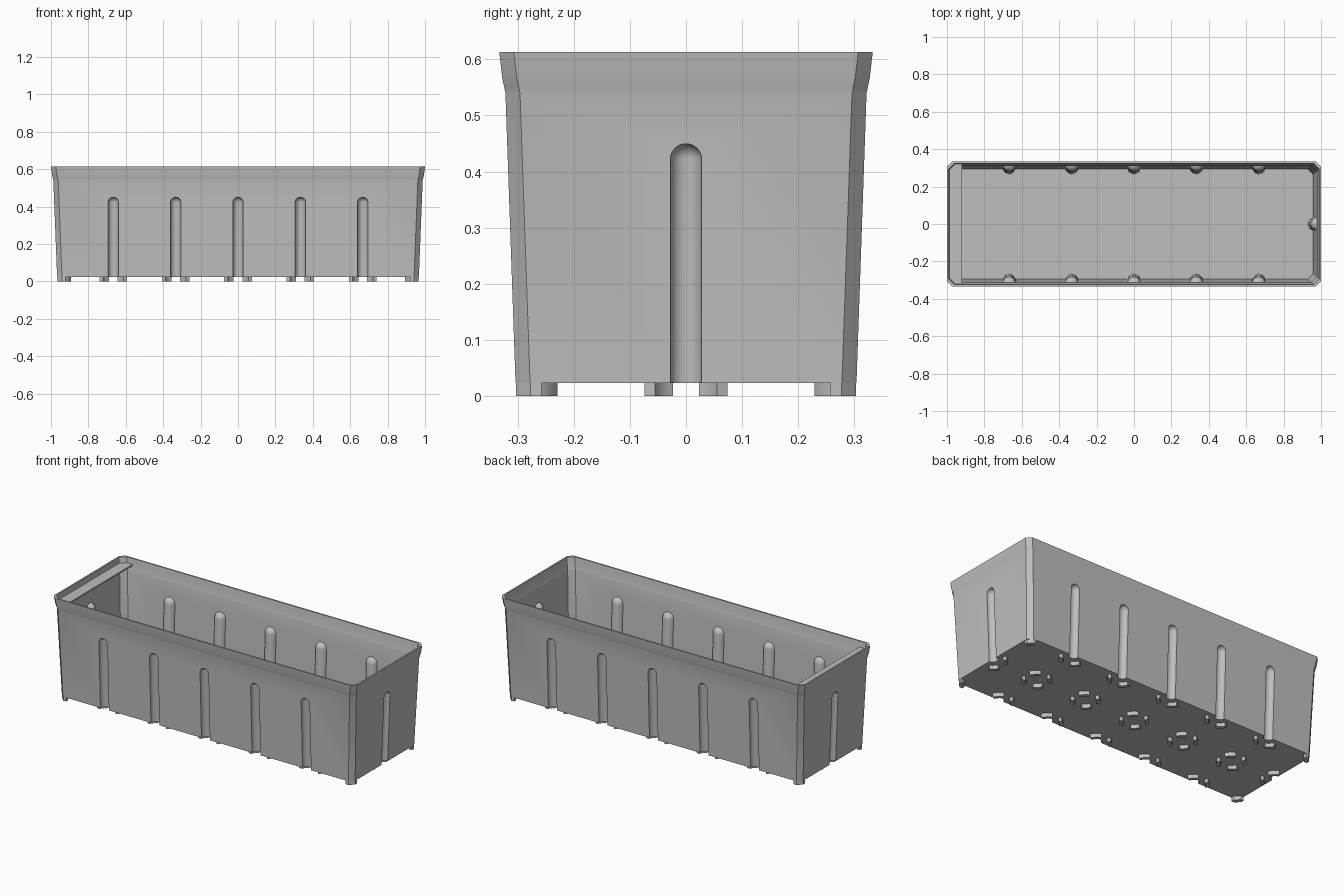
import bpy, bmesh, math
from mathutils import Matrix, Vector

cube = bpy.data.objects.get("Cube")
if cube:
    bpy.data.objects.remove(cube, do_unlink=True)

# One grey plastic
grey = bpy.data.materials.new("grey_plastic")
grey.use_nodes = True
COLOUR = (0.52, 0.52, 0.52, 1)
grey.diffuse_color = COLOUR
grey.node_tree.nodes["Principled BSDF"].inputs["Base Color"].default_value = COLOUR

HX, HY = 0.966, 0.303          # half size at the base
FLOOR, TOP, WALL = 0.023, 0.613, 0.009
RIB_X = [i / 3 for i in (-2, -1, 0, 1, 2)]
TILT = math.radians(2)


def make_object(name, bm):
    bmesh.ops.recalc_face_normals(bm, faces=bm.faces)
    mesh = bpy.data.meshes.new(name)
    bm.to_mesh(mesh)
    bm.free()
    mesh.materials.append(grey)
    obj = bpy.data.objects.new(name, mesh)
    bpy.context.collection.objects.link(obj)
    return obj


def loft(bm, rings):
    """Skin a stack of equal point rings and cap both ends."""
    rows = [[bm.verts.new(p) for p in ring] for ring in rings]
    n = len(rows[0])
    for a, b in zip(rows, rows[1:]):
        for i in range(n):
            j = (i + 1) % n
            bm.faces.new((a[i], a[j], b[j], b[i]))
    bm.faces.new(rows[0][::-1])
    bm.faces.new(rows[-1])


def prism(bm, outline, z0, z1):
    loft(bm, [[(x, y, z) for x, y in outline] for z in (z0, z1)])


def cut_corner_ring(hx, hy, c, z):
    quarter = [(hx, hy - c), (hx - c, hy)]
    pts = quarter + [(-x, y) for x, y in quarter[::-1]]
    return [(x, y, z) for x, y in pts + [(-x, -y) for x, y in pts]]


# Side profile: height and outward growth of the walls
PROFILE = [(FLOOR, 0.001), (0.54, 0.019), (0.552, 0.0215), (0.566, 0.0245), (TOP, 0.030)]


def tapered_box(name, inset, chamfer, bottom, extra_top):
    rings = []
    for z, grow in PROFILE:
        z = max(z, bottom)
        rings.append(cut_corner_ring(HX + grow * 1.13 - inset, HY + grow - inset, chamfer, z))
    if extra_top:
        rings.append([(x, y, z + extra_top) for x, y, z in rings[-1]])
    bm = bmesh.new()
    loft(bm, rings)
    return make_object(name, bm)


def rib_places():
    """Base point and outward direction of every wall rib."""
    for s in (-1, 1):
        for x in RIB_X:
            yield Vector((x, s * HY, 0)), s * math.pi / 2
        yield Vector((s * HX, 0, 0)), 0 if s > 0 else math.pi


def rib_columns(name, radius, tip):
    """Round-topped columns that lean with the walls."""
    profile = [(radius, -0.05)]
    centre = tip - radius
    for i in range(8):
        a = i * math.pi / 16
        profile.append((radius * math.cos(a), centre + radius * math.sin(a)))
    profile.append((radius * 0.03, tip))
    bm = bmesh.new()
    for base, turn in rib_places():
        mat = (Matrix.Translation(base) @ Matrix.Rotation(turn, 4, 'Z')
               @ Matrix.Rotation(TILT, 4, 'Y'))
        rings = []
        for r, z in profile:
            angles = [k * math.tau / 32 for k in range(32)]
            rings.append([mat @ Vector((r * math.cos(a), r * math.sin(a), z)) for a in angles])
        loft(bm, rings)
    return make_object(name, bm)


def subtract(obj, cutter):
    """Apply a boolean difference and discard the cutter."""
    mod = obj.modifiers.new("cut", 'BOOLEAN')
    mod.operation, mod.solver, mod.object = 'DIFFERENCE', 'EXACT', cutter
    bpy.context.view_layer.update()
    graph = bpy.context.evaluated_depsgraph_get()
    result = bpy.data.meshes.new_from_object(obj.evaluated_get(graph))
    obj.modifiers.clear()
    obj.data = result
    bpy.data.objects.remove(cutter, do_unlink=True)


# Planter body: hollow box with ribs pressed into the walls
body = tapered_box("planter_body", 0, 0.026, FLOOR, 0)
cavity = tapered_box("cavity", WALL, 0.030, FLOOR + 0.010, 0.05)
subtract(cavity, rib_columns("rib_skins", 0.036, 0.458))
subtract(body, cavity)
subtract(body, rib_columns("rib_grooves", 0.028, 0.45))

# Ledge across one end, just under the rim
bm = bmesh.new()
ledge_y = HY + 0.020
prism(bm, [(-0.92, -ledge_y), (-0.92, ledge_y), (-0.965, ledge_y),
           (-0.988, ledge_y - 0.023), (-0.988, 0.023 - ledge_y), (-0.965, -ledge_y)], 0.57, 0.58)
ledge = make_object("end_ledge", bm)


def arc_foot(bm, cx, cy, middle):
    """Curved foot: a piece of a ring around a centre."""
    steps = [math.radians(middle + d) for d in range(-22, 23, 11)]
    outline = [(0.08, a) for a in steps] + [(0.06, a) for a in steps[::-1]]
    prism(bm, [(cx + r * math.cos(a), cy + r * math.sin(a)) for r, a in outline], 0, FLOOR + 0.004)


# Feet: full rings under the middle, half rings at the ribs
bm = bmesh.new()
for x in RIB_X:
    for middle in (45, 135, 225, 315):
        arc_foot(bm, x, 0, middle)
for base, turn in rib_places():
    for side in (135, 225):
        arc_foot(bm, base.x, base.y, math.degrees(turn) + side)
# Corner feet
for sx in (-1, 1):
    for sy in (-1, 1):
        corner = [(0, 0.045), (0, 0.026), (0.026, 0), (0.045, 0), (0.045, 0.018), (0.018, 0.045)]
        prism(bm, [(sx * (HX - a), sy * (HY - b)) for a, b in corner], 0, FLOOR + 0.004)
feet = make_object("feet", bm)

# Smooth shading with crisp edges
bpy.ops.object.select_all(action='DESELECT')
for obj in (body, ledge, feet):
    obj.select_set(True)
bpy.context.view_layer.objects.active = body
bpy.ops.object.shade_smooth_by_angle(angle=math.radians(25))
